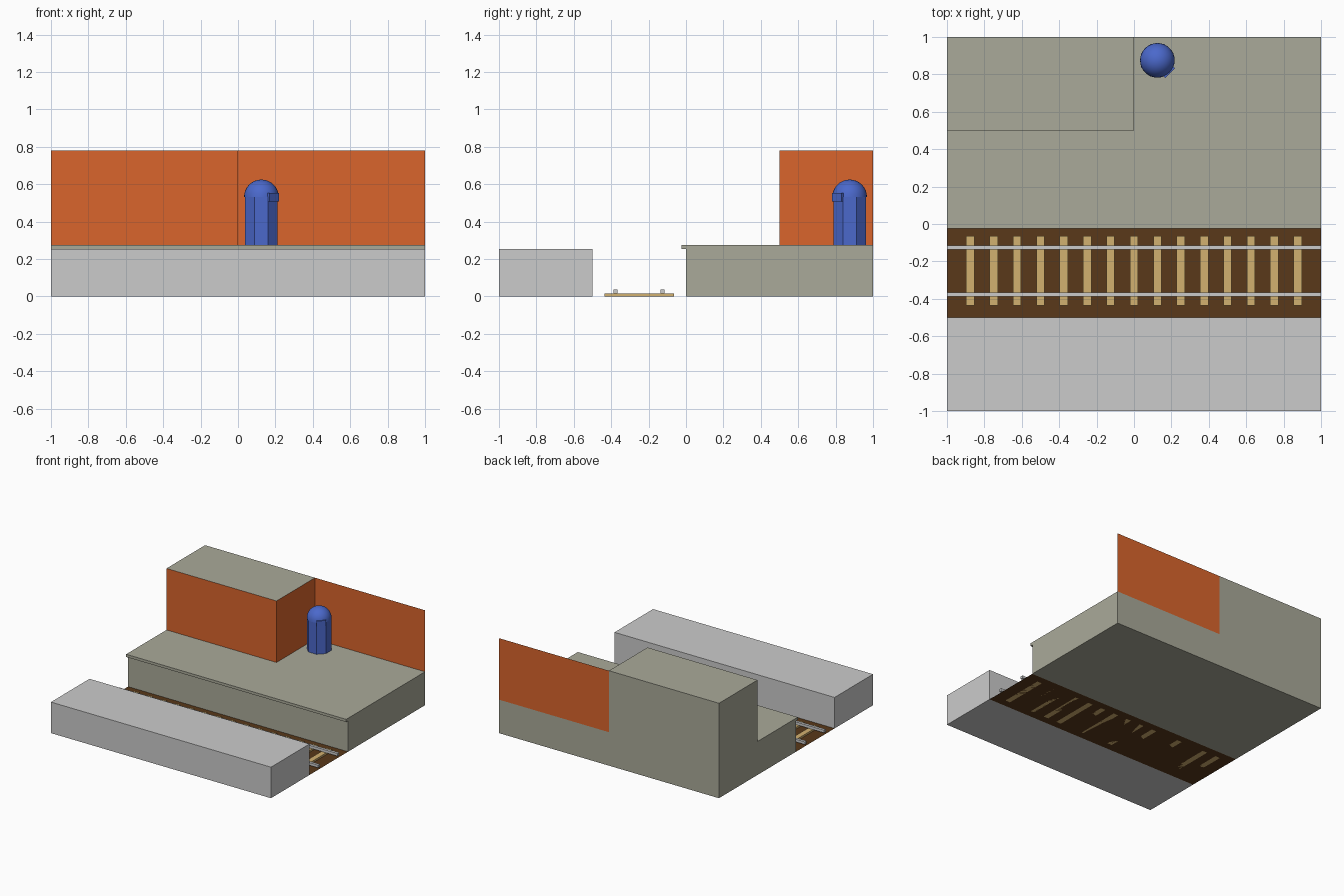
import bpy, bmesh, math
from mathutils import Matrix, Vector

if "Cube" in bpy.data.objects:
    bpy.data.objects.remove(bpy.data.objects["Cube"])


def material(name, rgb):
    m = bpy.data.materials.new(name)
    m.diffuse_color = (*rgb, 1)
    m.use_nodes = True
    m.node_tree.nodes["Principled BSDF"].inputs["Base Color"].default_value = m.diffuse_color
    return m


STONE = material("stone", (0.40, 0.40, 0.32))
BRICK = material("brick", (0.70, 0.13, 0.025))
SOIL = material("soil", (0.10, 0.04, 0.01))
WOOD = material("wood", (0.65, 0.44, 0.16))
BLUE = material("blue", (0.07, 0.14, 0.60))


def finish(name, bm, *mats):
    me = bpy.data.meshes.new(name)
    bm.to_mesh(me)
    bm.free()
    for m in mats:
        me.materials.append(m)
    ob = bpy.data.objects.new(name, me)
    bpy.context.collection.objects.link(ob)
    return ob


def add_box(bm, lo, hi, turn=Matrix()):
    lo, hi = Vector(lo), Vector(hi)
    mat = turn @ Matrix.Translation((lo + hi) / 2) @ Matrix.Diagonal((*(hi - lo), 1))
    bmesh.ops.create_cube(bm, size=1, matrix=mat)


def sheet(name, corners, mat):
    bm = bmesh.new()
    bm.faces.new([bm.verts.new(c) for c in corners])
    return finish(name, bm, mat)


# Near platform, plain grey
bm = bmesh.new()
add_box(bm, (-1, -1, 0), (1, -0.5, 0.255))
finish("near_platform", bm)

# Main platform: side profile with overhanging lip, extruded along x
profile = [(0, 0), (1, 0), (1, 0.275), (-0.024, 0.275), (-0.024, 0.253), (0, 0.253)]
bm = bmesh.new()
face = bm.faces.new([bm.verts.new((-1, y, z)) for y, z in profile])
ext = bmesh.ops.extrude_face_region(bm, geom=[face])
bmesh.ops.translate(bm, vec=(2, 0, 0),
                    verts=[g for g in ext["geom"] if isinstance(g, bmesh.types.BMVert)])
if not any(f.normal.x < -0.9 and f.calc_center_median().x < -0.9 for f in bm.faces):
    bm.faces.new([v for v in face.verts])
bmesh.ops.recalc_face_normals(bm, faces=bm.faces)
finish("main_platform", bm, STONE)

# Station block: brick on front and right side, open underneath
bm = bmesh.new()
add_box(bm, (-1, 0.5, 0.275), (0, 1, 0.78))
bm.normal_update()
for f in list(bm.faces):
    if f.normal.z < -0.9:
        bm.faces.remove(f)
    elif f.normal.y < -0.9 or f.normal.x > 0.9:
        f.material_index = 1
finish("station_block", bm, STONE, BRICK)

# Thin brick wall and track bed
sheet("back_wall", [(0, 1, 0.275), (1, 1, 0.275), (1, 1, 0.78), (0, 1, 0.78)], BRICK)
sheet("track_bed", [(-1, -0.5, 0), (1, -0.5, 0), (1, 0, 0), (-1, 0, 0)], SOIL)

# Sleepers
bm = bmesh.new()
for i in range(15):
    x = -0.875 + 0.125 * i
    add_box(bm, (x - 0.022, -0.437, 0), (x + 0.022, -0.063, 0.015))
finish("sleepers", bm, WOOD)

# Rails
bm = bmesh.new()
for y in (-0.376, -0.125):
    add_box(bm, (-1, y - 0.011, 0.015), (1, y + 0.011, 0.037))
finish("rails", bm)

# Blue kiosk: eight-sided body
CX, CY, R, ZD = 0.125, 0.875, 0.0925, 0.5325
bm = bmesh.new()
bmesh.ops.create_cone(bm, cap_ends=True, segments=8, radius1=0.0945, radius2=0.0945,
                      depth=ZD - 0.275,
                      matrix=Matrix.Translation((CX, CY, (ZD + 0.275) / 2))
                      @ Matrix.Rotation(math.pi / 8, 4, "Z"))
finish("kiosk_body", bm, BLUE)

# Smooth dome on top (upper half of a sphere)
bm = bmesh.new()
bmesh.ops.create_uvsphere(bm, u_segments=32, v_segments=16, radius=R,
                          matrix=Matrix.Translation((CX, CY, ZD)))
bmesh.ops.delete(bm, geom=[v for v in bm.verts if v.co.z < ZD - 0.001], context="VERTS")
for f in bm.faces:
    f.smooth = True
finish("kiosk_dome", bm, BLUE)

# Slot plate facing the front right corner
bm = bmesh.new()
add_box(bm, (0.06, -0.0365, 0.507), (0.097, 0.0365, 0.552),
        Matrix.Translation((CX, CY, 0)) @ Matrix.Rotation(-math.pi / 4, 4, "Z"))
finish("kiosk_slot", bm, BLUE)
